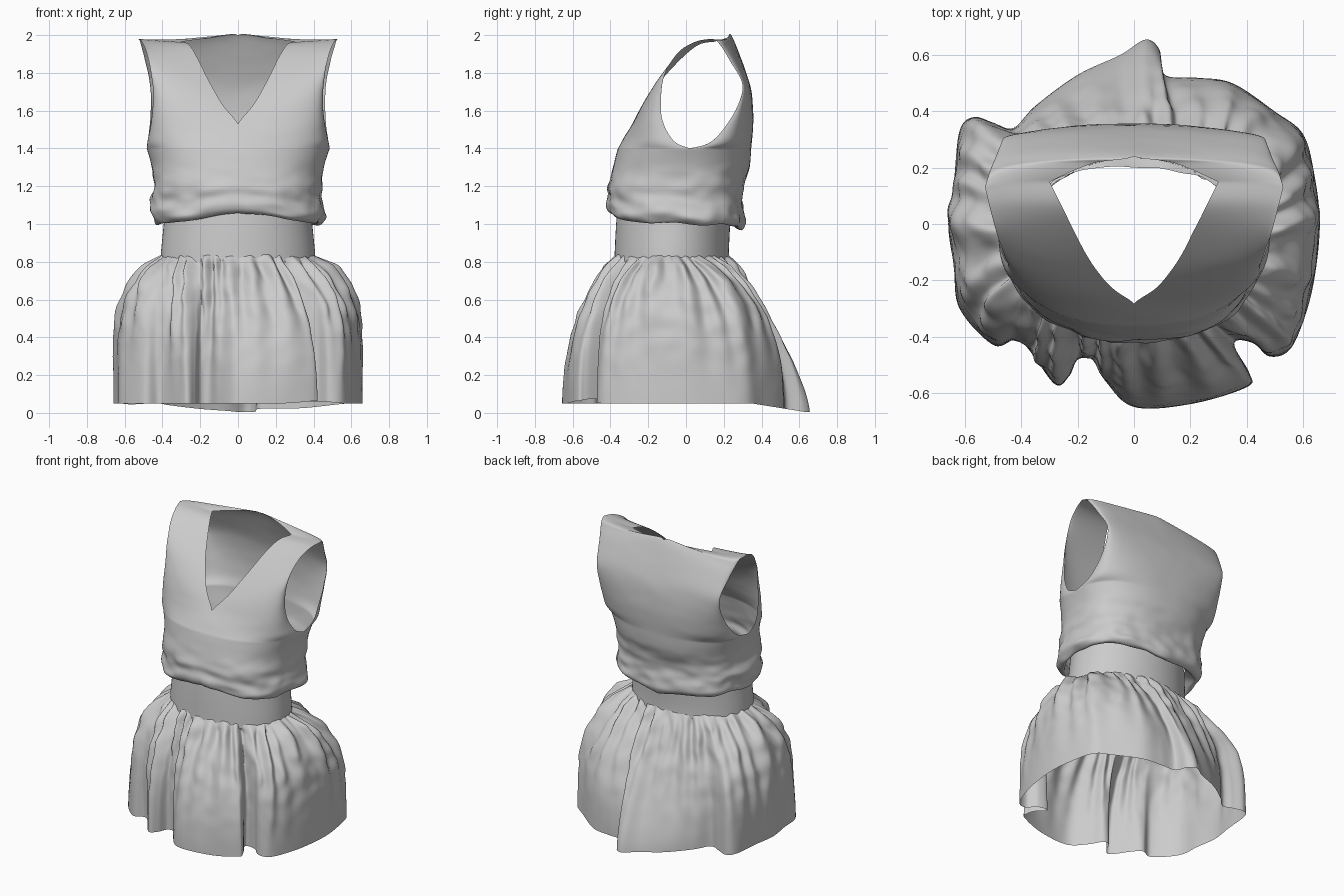
import bpy, bmesh, math
from mathutils import Vector, noise

if "Cube" in bpy.data.objects:
    bpy.data.objects.remove(bpy.data.objects["Cube"])


def spline(pts, t, closed=False):
    """Catmull-Rom through pts, t in 0..1"""
    n = len(pts)
    u = t * (n if closed else n - 1)
    i = int(math.floor(u + 1e-9))
    if not closed:
        i = min(i, n - 2)
    f = u - i
    get = (lambda k: pts[k % n]) if closed else (lambda k: pts[max(0, min(n - 1, k))])
    out = []
    for a, b, c, d in zip(get(i - 1), get(i), get(i + 1), get(i + 2)):
        out.append(b + 0.5 * f * (c - a + f * (2*a - 5*b + 4*c - d + f * (3*(b - c) + d - a))))
    return out


def add_grid(bm, rows, closed=False):
    vs = [[bm.verts.new(p) for p in r] for r in rows]
    n = len(rows[0])
    for a, b in zip(vs, vs[1:]):
        for j in range(n if closed else n - 1):
            k = (j + 1) % n
            bm.faces.new((a[j], a[k], b[k], b[j]))


def finish(bm, name):
    bmesh.ops.remove_doubles(bm, verts=bm.verts, dist=0.0004)
    bmesh.ops.recalc_face_normals(bm, faces=bm.faces)
    for f in bm.faces:
        f.smooth = True
    me = bpy.data.meshes.new(name)
    bm.to_mesh(me)
    bm.free()
    ob = bpy.data.objects.new(name, me)
    bpy.context.collection.objects.link(ob)
    return ob


# Bodice: each row runs from centre/neckline (first 3) to side/armhole (last 3)
front_upper = [
    (0, -.36, 1.40, .485, .02, 1.40), (0, -.325, 1.465, .478, -.065, 1.44),
    (0, -.283, 1.53, .457, -.125, 1.55), (.08, -.225, 1.63, .45, -.132, 1.68),
    (.15, -.14, 1.75, .46, -.11, 1.80), (.215, -.02, 1.88, .485, -.04, 1.91),
    (.26, .07, 1.95, .51, .05, 1.965), (.30, .15, 1.965, .53, .13, 1.98)]
back_upper = [
    (0, .345, 1.40, .485, .02, 1.40), (0, .355, 1.50, .478, .14, 1.44),
    (0, .355, 1.62, .462, .25, 1.58), (0, .335, 1.75, .465, .30, 1.73),
    (0, .29, 1.88, .49, .235, 1.86), (0, .24, 2.0, .51, .19, 1.935),
    (.15, .215, 1.985, .52, .16, 1.97), (.30, .15, 1.965, .53, .13, 1.98)]
side = [(.485, .02, 1.40), (.455, 0, 1.30), (.45, 0, 1.20), (.455, -.02, 1.10),
        (.455, -.03, 1.03), (.425, -.05, 1.0), (.39, -.07, 1.05)]
front_mid = [(-.36, 1.40), (-.385, 1.30), (-.41, 1.20), (-.415, 1.12),
             (-.405, 1.075), (-.37, 1.06), (-.355, 1.09)]
back_mid = [(.345, 1.40), (.335, 1.30), (.305, 1.20), (.305, 1.12),
            (.32, 1.02), (.28, .98), (.21, 1.05)]
front_lower = [(0, *m, *s) for m, s in zip(front_mid, side)]
back_lower = [(0, *m, *s) for m, s in zip(back_mid, side)]


def panel(bm, keys, nr, ns=28, n=2.4):
    for sg in (1, -1):
        rows = []
        for r in range(nr + 1):
            xi, yi, zi, xo, yo, zo = spline(keys, r / nr)
            xi = max(xi, 0)
            row = []
            for j in range(ns + 1):
                a = j / ns * math.pi / 2
                g = math.sin(a) ** (2 / n)
                h = 1 - max(math.cos(a), 0) ** (2 / n) if j < ns else 1
                row.append((sg * (xi + (xo - xi) * g), yi + (yo - yi) * h, zi + (zo - zi) * g))
            rows.append(row)
        add_grid(bm, rows)


bm = bmesh.new()
for keys in (front_upper, back_upper):
    panel(bm, keys, 42)
for keys in (front_lower, back_lower):
    panel(bm, keys, 42)
bmesh.ops.remove_doubles(bm, verts=bm.verts, dist=0.0004)
# Cloth wrinkles, strongest in the gathered part above the waist
for v in bm.verts:
    p = v.co
    amp = .024 * max(0, min(1, (1.32 - p.z) / .2)) + .002
    d = Vector((p.x, p.y + .03, 0)).normalized()
    w = noise.noise(Vector((p.x * 4, p.y * 4, p.z * 11)))
    w += .5 * noise.noise(Vector((p.x * 11 + 5, p.y * 11, p.z * 18)))
    lift = noise.noise(Vector((p.x * 5, p.y * 5 + 9, 2)))
    v.co = p + d * amp * w + Vector((0, 0, lift * (amp - .002) * .9))
finish(bm, "bodice")

# Waistband
CY = -.075
bm = bmesh.new()
N = 96
band = [(.80, .41, .305, CY), (.86, .407, .302, CY), (.93, .40, .302, -.072),
        (1.0, .393, .302, -.068), (1.06, .39, .30, -.065)]
add_grid(bm, [[(rx * math.cos(2 * math.pi * j / N), cy + ry * math.sin(2 * math.pi * j / N), z)
               for j in range(N)] for z, rx, ry, cy in band], True)
finish(bm, "waistband")

# Skirt: gathered top ring blended into the folded hem outline
hem = [(.66, 0), (.64, .18), (.60, .32), (.50, .40), (.35, .50), (.22, .52), (.11, .53),
       (.09, .62), (.04, .655), (-.05, .60), (-.20, .53), (-.35, .42), (-.43, .34),
       (-.50, .36), (-.57, .38), (-.62, .33), (-.64, .15), (-.66, 0), (-.64, -.15),
       (-.62, -.30), (-.50, -.43), (-.42, -.41), (-.37, -.45), (-.28, -.57), (-.23, -.54),
       (-.20, -.48), (-.15, -.48), (-.10, -.56), (0, -.65), (.20, -.64), (.40, -.58),
       (.41, -.53), (.35, -.42), (.42, -.42), (.48, -.47), (.55, -.45), (.60, -.35),
       (.64, -.20)]
bm = bmesh.new()
N, R = 456, 44
outline = [spline(hem, j / N, True) for j in range(N)]
W = 24
soft = [[sum(outline[(j + k) % N][a] for k in range(-W, W + 1)) / (2 * W + 1) for a in (0, 1)]
        for j in range(N)]
rows = []
for r in range(R + 1):
    d = (r / R) ** 1.5
    row = []
    for j in range(N):
        ox, oy = outline[j]
        # folds grow softer towards the waist
        m = .6 * (1 - d) ** 1.3
        hx, hy = ox + (soft[j][0] - ox) * m, oy + (soft[j][1] - oy) * m
        a0 = 2 * math.pi * j / N
        diff = (math.atan2(oy - CY * .5, ox) - a0 + math.pi) % (2 * math.pi) - math.pi
        th = a0 + .5 * diff
        c, s = math.cos(th), math.sin(th)
        # flare: domed at the sides, straighter at front and back
        end = 1.35 if s > 0 else 2.6
        p = end + (5.2 - end) * abs(c) ** 2
        f = 1 - (1 - d) ** p
        x = .405 * c + (hx - .405 * c) * f
        y = CY + .303 * s + (hy - CY - .303 * s) * f
        # fine gathers below the band, fading towards the hem
        q = Vector((c * 5.5, s * 5.5, d * 1.5))
        g = noise.noise(q) + .5 * math.sin(30 * th + 5 * noise.noise(q * .5))
        g += .6 * noise.noise(Vector((c * 9, s * 9, d * 9)))
        k = .045 * min(1, d / .07 + .12) * (1 - d) ** 1.6
        x += c * k * g
        y += s * k * g
        top = .83 + .014 * noise.noise(Vector((c * 9, s * 9, 4)))
        bot = .05 - .045 * max(0, min(1, (oy - .35) / .28))
        bot += .025 * math.exp(-((ox - .38) ** 2 + (oy + .5) ** 2) / .01)
        row.append((x, y, top + (bot - top) * d))
    rows.append(row)
add_grid(bm, rows, True)
finish(bm, "skirt")
